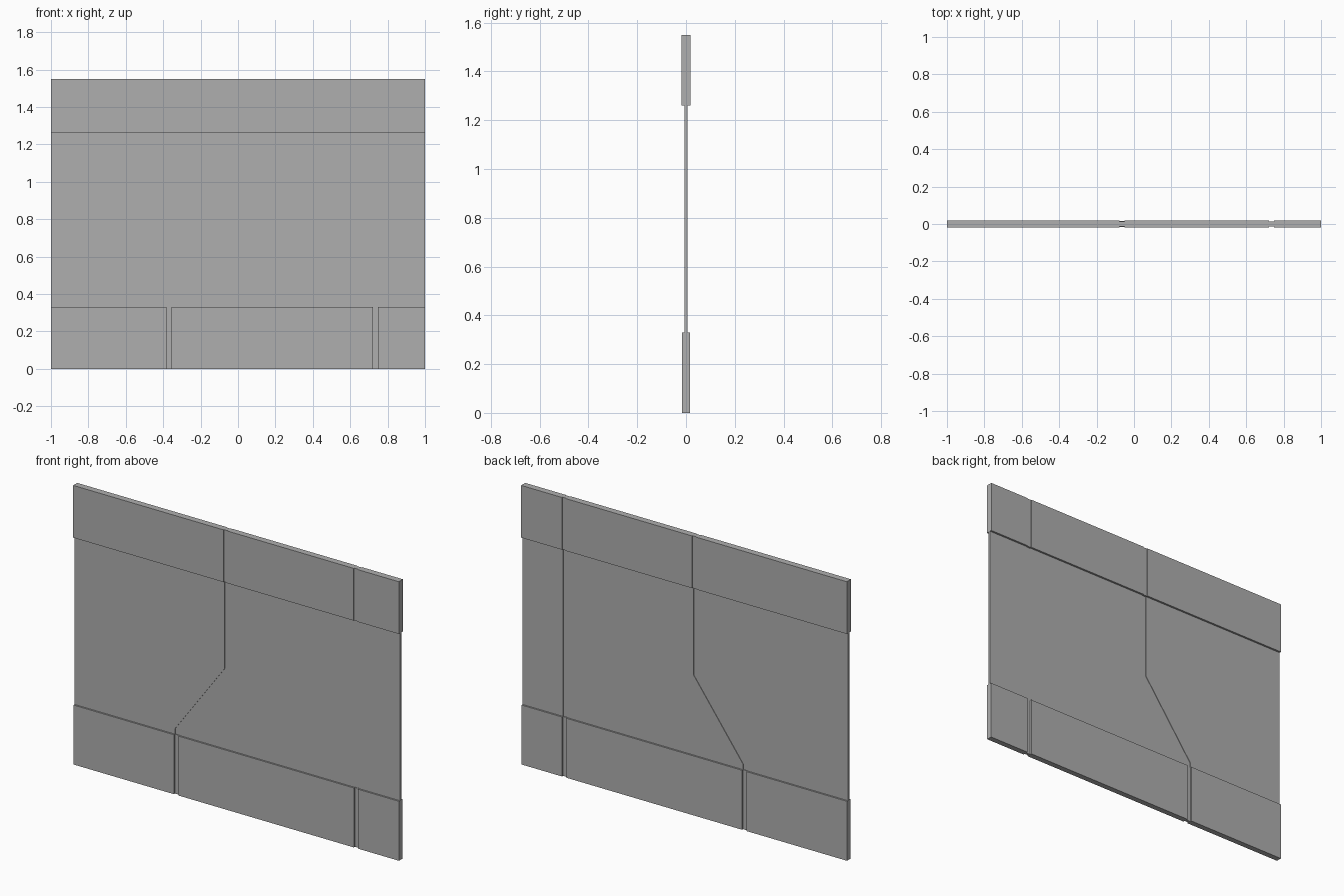
import bpy, bmesh

if "Cube" in bpy.data.objects:
    bpy.data.objects.remove(bpy.data.objects["Cube"])

# Dark grey finish
grey = bpy.data.materials.new("grey")
grey.diffuse_color = (0.43, 0.43, 0.43, 1)
grey.use_nodes = True
grey.node_tree.nodes["Principled BSDF"].inputs["Base Color"].default_value = grey.diffuse_color


def extruded(name, points, vec):
    """Extrude a flat outline of 3D points along a vector."""
    bm = bmesh.new()
    face = bm.faces.new([bm.verts.new(p) for p in points])
    new = bmesh.ops.extrude_face_region(bm, geom=[face])["geom"]
    bmesh.ops.translate(bm, vec=vec,
                        verts=[v for v in new if isinstance(v, bmesh.types.BMVert)])
    bmesh.ops.recalc_face_normals(bm, faces=bm.faces)
    me = bpy.data.meshes.new(name)
    bm.to_mesh(me)
    bm.free()
    me.materials.append(grey)
    bpy.context.collection.objects.link(bpy.data.objects.new(name, me))


def prism(name, outline, half):
    """x-z outline, thickened to y = +-half."""
    extruded(name, [(x, -half, z) for x, z in outline], (0, 2 * half, 0))


def grooved_band(name, z0, z1, seams, half, depth):
    """Full-width band with square vertical grooves on both faces."""
    edge = [(-1, half)]
    for s in seams:
        edge += [(s - GAP, half), (s - GAP, half - depth),
                 (s + GAP, half - depth), (s + GAP, half)]
    edge.append((1, half))
    section = edge + [(x, -y) for x, y in reversed(edge)]
    extruded(name, [(x, y, z0) for x, y in section], (0, 0, z1 - z0))


LOW, HIGH, TOP = 0.33, 1.26, 1.55
GAP = 0.0135

# Skirting and top rail with their grooves
grooved_band("lower_band", 0, LOW, (-0.369, 0.736), 0.016, 0.009)
grooved_band("upper_band", HIGH, TOP, (-0.064, 0.736), 0.018, 0.004)

# Thin middle sheet: a core with three panels separated by shallow grooves
prism("middle_core", [(-1, LOW), (1, LOW), (1, HIGH), (-1, HIGH)], 0.004)
paths = [
    [(-1, LOW), (-1, HIGH)],
    [(-0.369, LOW), (-0.369, 0.36), (-0.064, 0.775), (-0.064, HIGH)],
    [(0.736, LOW), (0.736, HIGH)],
    [(1, LOW), (1, HIGH)],
]
for i in range(3):
    left = [(x + (GAP if i > 0 else 0), z) for x, z in paths[i]]
    right = [(x - (GAP if i < 2 else 0), z) for x, z in paths[i + 1]]
    prism(f"middle_panel_{i + 1}", right + left[::-1], 0.007)
